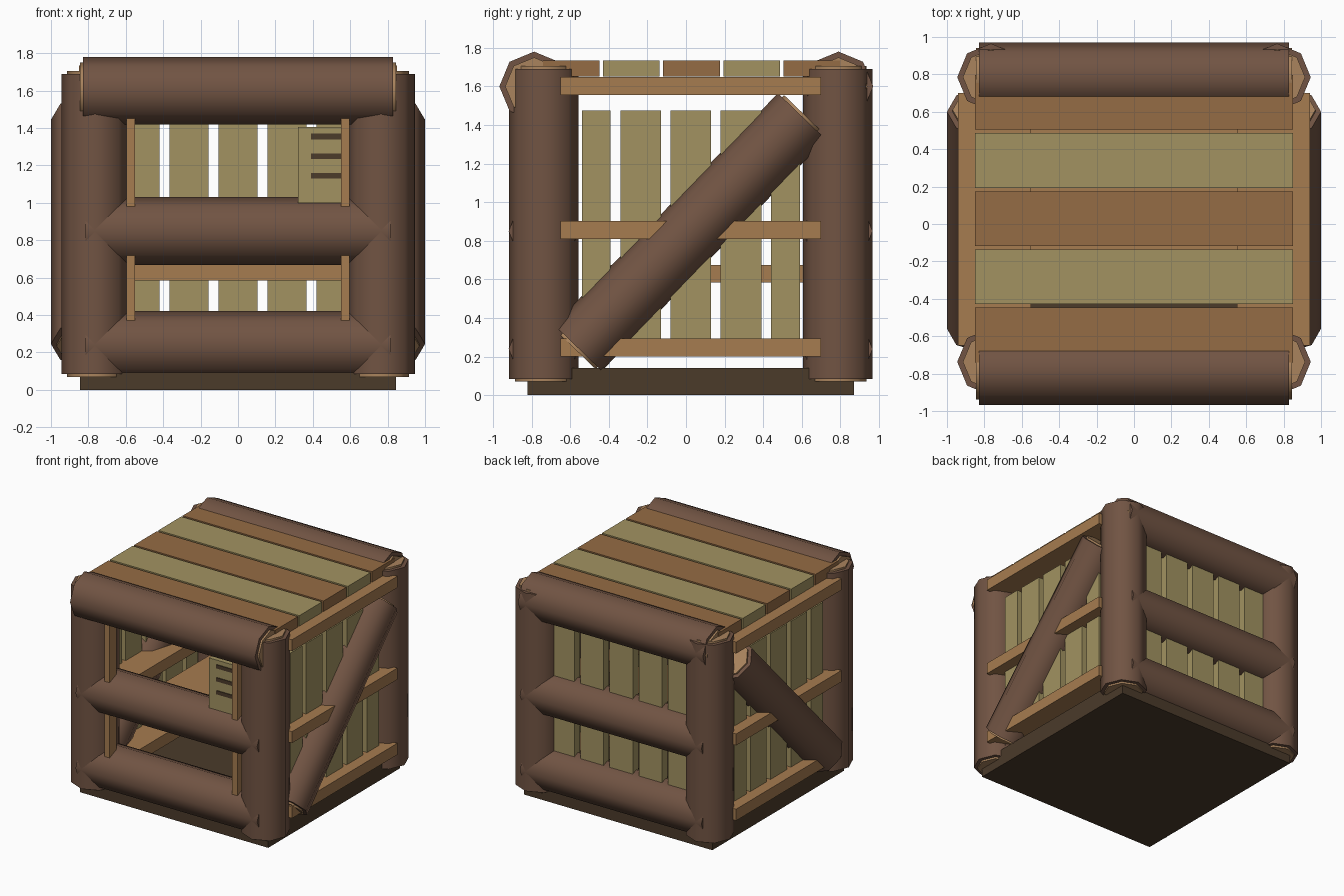
import bpy, bmesh
from mathutils import Vector, Matrix

if "Cube" in bpy.data.objects:
    bpy.data.objects.remove(bpy.data.objects["Cube"])


def mat(name, rgb):
    m = bpy.data.materials.new(name)
    m.diffuse_color = (*rgb, 1)
    m.use_nodes = True
    m.node_tree.nodes["Principled BSDF"].inputs["Base Color"].default_value = m.diffuse_color
    return m


BARK = mat("bark", (0.165, 0.088, 0.056))
CORE = mat("cut_wood", (0.40, 0.23, 0.11))
TAN = mat("tan_wood", (0.38, 0.20, 0.08))
BROWN = mat("brown_wood", (0.30, 0.15, 0.058))
OLIVE = mat("olive_wood", (0.36, 0.29, 0.12))
DARK = mat("dark_wood", (0.07, 0.043, 0.023))


def finish(name, bm, material):
    me = bpy.data.meshes.new(name)
    bm.to_mesh(me)
    bm.free()
    me.materials.append(material)
    ob = bpy.data.objects.new(name, me)
    bpy.context.collection.objects.link(ob)
    return ob


def box(name, x, y, z, material):
    bm = bmesh.new()
    bmesh.ops.create_cube(bm, size=1)
    for v in bm.verts:
        v.co = [a + (c + 0.5) * (b - a) for c, (a, b) in zip(v.co, (x, y, z))]
    return finish(name, bm, material)


def cylinder(name, p0, p1, r, material):
    p0, p1 = Vector(p0), Vector(p1)
    d = (p1 - p0).normalized()
    side = Vector((0, 1, 0)) if abs(d.x) > 0.9 else Vector((1, 0, 0))
    m = Matrix((side, d.cross(side), d)).transposed().to_4x4()
    m.translation = (p0 + p1) / 2
    bm = bmesh.new()
    bmesh.ops.create_cone(bm, cap_ends=True, segments=8, radius1=r, radius2=r,
                          depth=(p1 - p0).length, matrix=m)
    for f in bm.faces:
        f.smooth = len(f.verts) == 4
    return finish(name, bm, material)


def log(name, p0, p1, r=0.18):
    # bark with a slightly longer pale core showing at the ends
    p0, p1 = Vector(p0), Vector(p1)
    e = (p1 - p0).normalized() * 0.015
    cylinder(name + "_bark", p0, p1, r, BARK)
    cylinder(name + "_core", p0 - e, p1 + e, r - 0.03, CORE)


# base slab
box("base", (-0.845, 0.845), (-0.82, 0.87), (0, 0.14), DARK)

# corner posts and horizontal logs, front and back
for face, y, ytop in (("front", -0.737, -0.787), ("back", 0.785, 0.79)):
    for side, s in (("left", -1), ("right", 1)):
        log(f"{face}_{side}_post", (s * 0.765, y, 0.085), (s * 0.765, y, 1.69))
    log(f"{face}_bottom_log", (-0.815, y, 0.24), (0.815, y, 0.24), 0.182)
    log(f"{face}_middle_log", (-0.815, y, 0.85), (0.815, y, 0.85), 0.182)
    log(f"{face}_top_log", (-0.83, ytop, 1.6), (0.83, ytop, 1.6))

# sides: diagonal brace, deep rails, vertical planks, front strip
for side, s in (("left", -1), ("right", 1)):
    log(f"{side}_brace", (s * 0.828, -0.56, 0.245), (s * 0.828, 0.6, 1.445), 0.172)
    for i, z in enumerate((0.2, 0.81, 1.555)):
        box(f"{side}_rail_{i}", sorted((s * 0.55, s * 0.94)), (-0.65, 0.7),
            (z, z + 0.093), TAN)
    for i in range(5):
        y = -0.6 + 0.26 * i
        box(f"{side}_plank_{i}", sorted((s * 0.77, s * 0.85)),
            (max(y, -0.54), min(y + 0.21, 0.59)), (0.25, 1.475), OLIVE)
    box(f"{side}_front_strip", sorted((s * 0.55, s * 0.597)), (-0.86, -0.77),
        (0.3, 1.5), TAN)

# back planks
for i in range(5):
    x = -0.525 + 0.2625 * i
    box(f"back_plank_{i}", (x - 0.104, x + 0.104), (0.76, 0.83), (0.2, 1.5), OLIVE)

# roof planks, alternating wood
for i in range(5):
    y = -0.74 + 0.311 * i
    box(f"roof_plank_{i}", (-0.85, 0.85), (y, y + 0.293), (1.65, 1.735),
        OLIVE if i % 2 else BROWN)

# inner shelf
box("inner_shelf", (-0.6, 0.6), (-0.4, 0.62), (0.585, 0.675), TAN)

# slotted panel in the front opening
box("front_panel", (0.32, 0.58), (-0.83, -0.79), (1.0, 1.405), OLIVE)
for i, z in enumerate((1.13, 1.235, 1.34)):
    box(f"panel_slot_{i}", (0.39, 0.56), (-0.836, -0.8), (z, z + 0.03), DARK)
